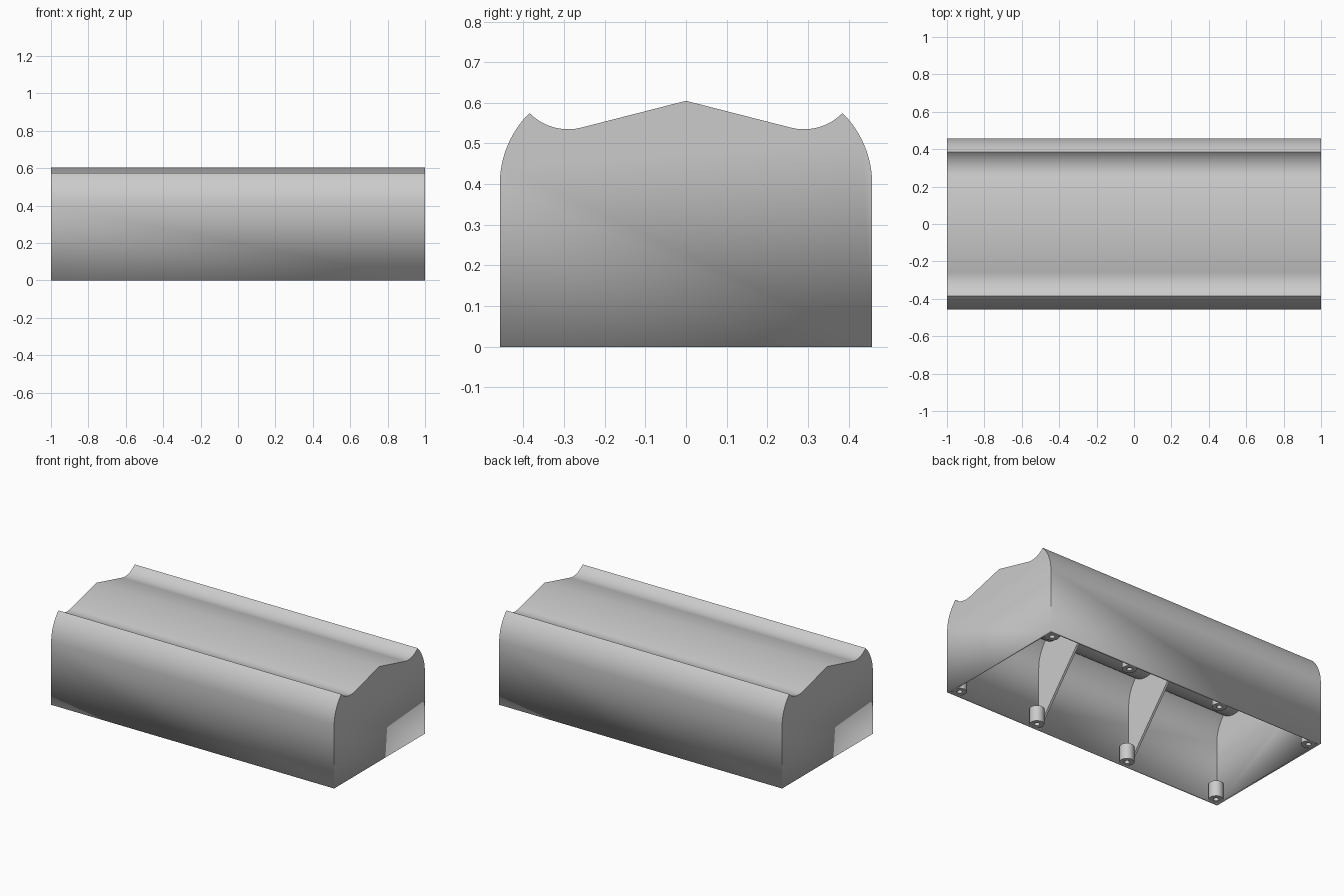
import bpy, bmesh, math

cube = bpy.data.objects.get("Cube")
if cube:
    bpy.data.objects.remove(cube, do_unlink=True)

WALL = 0.014

grey = bpy.data.materials.new("light grey")
grey.use_nodes = True
colour = (0.6, 0.6, 0.6, 1)
grey.diffuse_color = colour
grey.node_tree.nodes["Principled BSDF"].inputs["Base Color"].default_value = colour


def finish(bm, name):
    bmesh.ops.recalc_face_normals(bm, faces=bm.faces)
    mesh = bpy.data.meshes.new(name)
    bm.to_mesh(mesh)
    bm.free()
    mesh.materials.append(grey)
    obj = bpy.data.objects.new(name, mesh)
    bpy.context.collection.objects.link(obj)
    bpy.ops.object.select_all(action="DESELECT")
    obj.select_set(True)
    bpy.context.view_layer.objects.active = obj
    bpy.ops.object.shade_smooth_by_angle(angle=math.radians(30))
    return obj


def arc(cy, cz, r, start, end, steps):
    angles = [math.radians(start + (end - start) * i / steps) for i in range(steps + 1)]
    return [(cy + r * math.cos(a), cz + r * math.sin(a)) for a in angles]


def extrude_profile(points, x0, x1, name, open_edge=False):
    """Prism along x; the last side may be left open."""
    bm = bmesh.new()
    a, b = [[bm.verts.new((x, y, z)) for y, z in points] for x in (x0, x1)]
    bm.faces.new(a)
    bm.faces.new(b[::-1])
    n = len(points)
    for i in range(n - 1 if open_edge else n):
        j = (i + 1) % n
        bm.faces.new((a[i], b[i], b[j], a[j]))
    return finish(bm, name)


# Half profile: straight wall, rounded shoulder, gutter, then sloping roof
shoulder = arc(0.212, 0.40, 0.246, 0, 45.3, 12)
gutter = arc(0.29, 0.668, 0.133, -44.4, -104.4, 10)
half = [(0.458, 0)] + shoulder + gutter[1:]
profile = half + [(0, 0.605)] + [(-y, z) for y, z in reversed(half)]

# Hollow cover, open underneath
cover = extrude_profile(profile, -1, 1, "cover_shell", open_edge=True)
solid = cover.modifiers.new("wall_thickness", "SOLIDIFY")
solid.thickness = WALL
solid.offset = -1
solid.use_even_offset = True

# Cross ribs with a pointed opening below
rib_outline = [(y * 0.985, z * 0.985) for y, z in profile] + [(0, 0.53)]
for side, x in (("left", 1 / 3), ("right", -1 / 3)):
    extrude_profile(rib_outline, x - WALL, x, side + "_rib")


# Hollow screw posts along both long walls
def screw_post(x, y, name, radius=0.042, hole=0.016, height=0.1, sides=24):
    bm = bmesh.new()
    section = [(hole, 0), (radius, 0), (radius, height), (0, height),
               (0, height * 0.9), (hole, height * 0.9)]
    verts = [bm.verts.new((r, 0, z)) for r, z in section]
    edges = [bm.edges.new((verts[i - 1], v)) for i, v in enumerate(verts)
             if i != 4]
    bmesh.ops.spin(bm, geom=verts + edges, axis=(0, 0, 1), cent=(0, 0, 0),
                   angle=math.tau, steps=sides)
    bmesh.ops.remove_doubles(bm, verts=bm.verts, dist=0.0005)
    bmesh.ops.translate(bm, verts=bm.verts, vec=(x, y, 0))
    finish(bm, name)


for side, y in (("front", -0.408), ("back", 0.408)):
    for i, x in enumerate((-0.95, -0.29, 0.377, 0.95)):
        screw_post(x, y, f"{side}_screw_post_{i + 1}")
